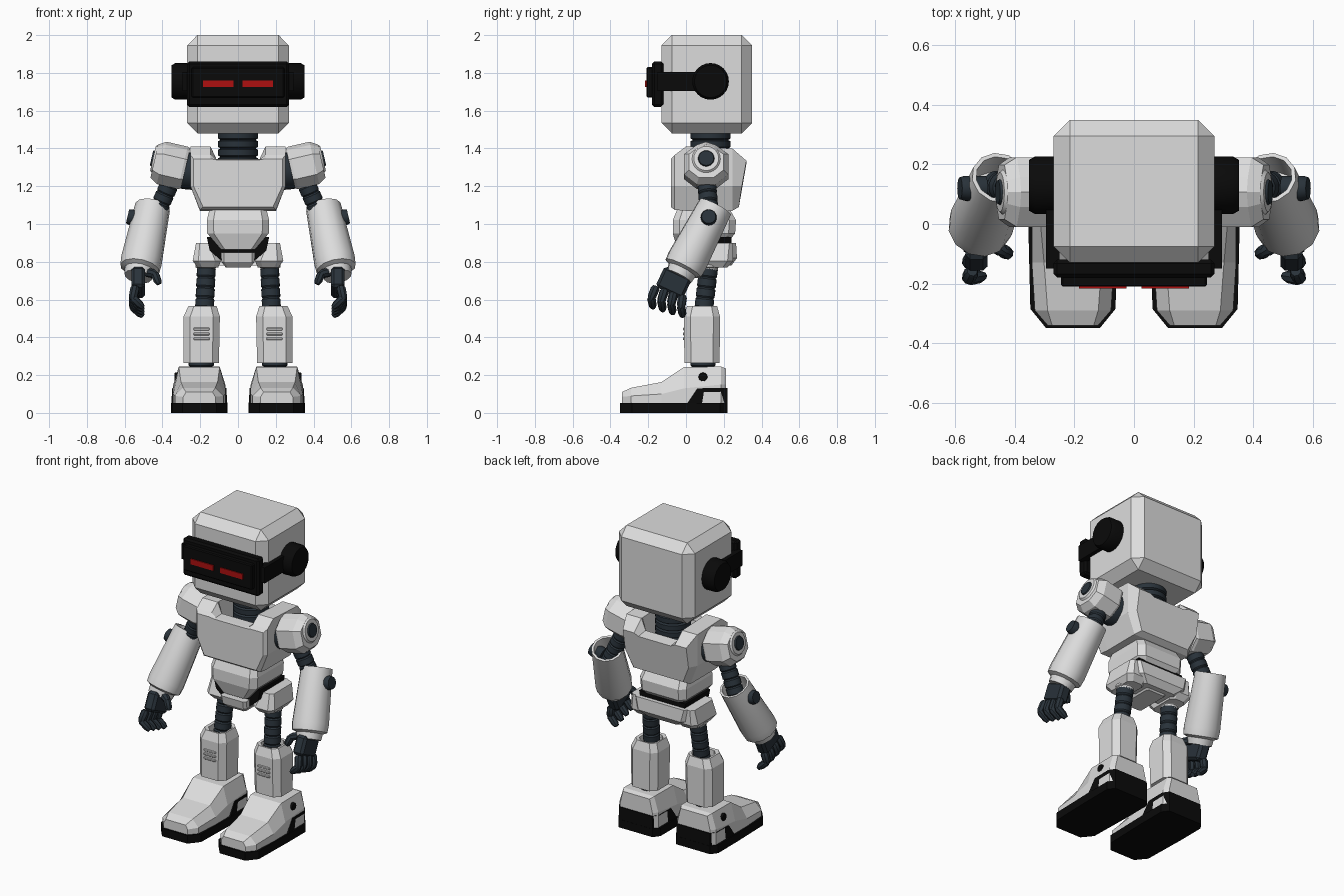
import bpy, bmesh, math
from mathutils import Vector, Matrix

if "Cube" in bpy.data.objects:
    bpy.data.objects.remove(bpy.data.objects["Cube"])


def material(name, rgb):
    m = bpy.data.materials.new(name)
    m.diffuse_color = (*rgb, 1)
    m.use_nodes = True
    m.node_tree.nodes["Principled BSDF"].inputs["Base Color"].default_value = m.diffuse_color
    return m


WHITE = material("white shell", (0.72, 0.72, 0.72))
SLATE = material("dark slate joint", (0.022, 0.032, 0.042))
BLACK = material("black rubber", (0.003, 0.003, 0.003))
RED = material("red light", (0.42, 0.005, 0.005))


def finish(name, bm, mat, mirror=False, smooth=False):
    bmesh.ops.recalc_face_normals(bm, faces=bm.faces[:])
    me = bpy.data.meshes.new(name)
    bm.to_mesh(me)
    bm.free()
    me.materials.append(mat)
    ob = bpy.data.objects.new(name, me)
    bpy.context.collection.objects.link(ob)
    if smooth:
        bpy.ops.object.select_all(action='DESELECT')
        ob.select_set(True)
        bpy.context.view_layer.objects.active = ob
        bpy.ops.object.shade_smooth_by_angle(angle=math.radians(35))
    if mirror:
        ob.modifiers.new("mirror", 'MIRROR').use_mirror_merge = False
    return ob


def add_loft(bm, rings):
    rows = [[bm.verts.new(p) for p in r] for r in rings]
    n = len(rows[0])
    for a, b in zip(rows, rows[1:]):
        for i in range(n):
            j = (i + 1) % n
            bm.faces.new((a[i], a[j], b[j], b[i]))
    bm.faces.new(rows[0])
    bm.faces.new(rows[-1])


def loft(name, rings, mat, **kw):
    bm = bmesh.new()
    add_loft(bm, rings)
    return finish(name, bm, mat, **kw)


def chamfer_rect(z, cx, hx, y0, y1, c):
    """Horizontal rectangle with cut corners."""
    x0, x1 = cx - hx, cx + hx
    return [(x0 + c, y0, z), (x1 - c, y0, z), (x1, y0 + c, z), (x1, y1 - c, z),
            (x1 - c, y1, z), (x0 + c, y1, z), (x0, y1 - c, z), (x0, y0 + c, z)]


def tube_rings(p0, p1, profile, n):
    """Circles along an axis; profile holds (fraction, radius)."""
    p0, p1 = Vector(p0), Vector(p1)
    q = (p1 - p0).to_track_quat('Z', 'Y')
    return [[p0.lerp(p1, t) + q @ Vector((r * math.cos(2 * math.pi * i / n),
                                        r * math.sin(2 * math.pi * i / n), 0))
             for i in range(n)] for t, r in profile]


def tube(name, p0, p1, profile, mat, n=20, **kw):
    return loft(name, tube_rings(p0, p1, profile, n), mat, smooth=True, **kw)


def disc(name, p0, p1, r, mat, n=24, **kw):
    return tube(name, p0, p1, [(0, r), (0.8, r), (1, r * 0.88)], mat, n, **kw)


def segmented(count, r):
    """Profile of a ribbed flexible joint."""
    out = []
    for i in range(count):
        out += [(i / count, r * 0.88), ((i + 0.15) / count, r),
                ((i + 0.85) / count, r)]
    return out + [(1, r * 0.88)]


def box(name, lo, hi, mat, bevel=0, rot=None, mirror=False):
    bm = bmesh.new()
    lo, hi = Vector(lo), Vector(hi)
    bmesh.ops.create_cube(bm, size=1, matrix=Matrix.Diagonal((*(hi - lo), 1)))
    if bevel:
        bmesh.ops.bevel(bm, geom=bm.edges[:], offset=bevel, segments=1,
                        affect='EDGES', profile=0.5)
    bm.transform(Matrix.Translation((lo + hi) / 2) @ (rot or Matrix()))
    return finish(name, bm, mat, mirror=mirror)


# Head, visor, ears
box("head", (-0.27, -0.13, 1.48), (0.27, 0.35, 2.0), WHITE, 0.055)
box("visor_frame", (-0.27, -0.18, 1.62), (0.27, -0.12, 1.86), BLACK, 0.012)
box("visor_screen", (-0.245, -0.21, 1.67), (0.245, -0.17, 1.83), BLACK, 0.006)
box("eye_light", (0.025, -0.216, 1.725), (0.185, -0.208, 1.76), RED, mirror=True)
box("visor_strap", (0.25, -0.15, 1.705), (0.295, 0.10, 1.805), BLACK, mirror=True)
disc("ear_disc", (0.25, 0.13, 1.755), (0.352, 0.13, 1.755), 0.097, BLACK, mirror=True)
tube("neck", (0, 0.13, 1.22), (0, 0.13, 1.49), segmented(6, 0.105), SLATE, 24)


# Chest with a recess for the neck
def chest_ring(y, top, notch, hw, bottom, lean=0):
    half = [(hw - 0.05, bottom, y - lean), (hw, 1.2, y - lean * 0.6), (hw, top, y),
            (0.145, top, y), (0.115, notch, y)]
    return ([(x, yy, z) for x, z, yy in half]
            + [(-x, yy, z) for x, z, yy in reversed(half)])


loft("chest", [chest_ring(-0.08, 1.345, 1.34, 0.235, 1.09),
               chest_ring(-0.06, 1.365, 1.342, 0.252, 1.075),
               chest_ring(0.0, 1.41, 1.345, 0.252, 1.07),
               chest_ring(0.01, 1.41, 1.25, 0.252, 1.07),
               chest_ring(0.235, 1.40, 1.25, 0.252, 1.07),
               chest_ring(0.245, 1.40, 1.33, 0.252, 1.07),
               chest_ring(0.32, 1.335, 1.32, 0.225, 1.09, 0.04)], WHITE)

# Belly, waist, pelvis
loft("belly", [chamfer_rect(0.865, 0, 0.09, -0.045, 0.19, 0.02),
               chamfer_rect(0.95, 0, 0.163, -0.07, 0.26, 0.035),
               chamfer_rect(1.02, 0, 0.165, -0.07, 0.265, 0.035),
               chamfer_rect(1.08, 0, 0.15, -0.045, 0.23, 0.03)], WHITE)
loft("waist", [[(x, y, z) for x, z in ((-0.165, 0.93), (-0.15, 0.86), (-0.07, 0.79),
                                       (0.07, 0.79), (0.15, 0.86), (0.165, 0.93))]
               for y in (-0.01, 0.24)], BLACK)
loft("pelvis_front", [chamfer_rect(0.77, 0, 0.065, -0.02, 0.2, 0.01),
                      chamfer_rect(0.80, 0, 0.088, -0.05, 0.22, 0.015),
                      chamfer_rect(0.85, 0, 0.09, -0.06, 0.23, 0.015)], WHITE)
loft("pelvis_back", [chamfer_rect(0.78, 0, 0.12, 0.10, 0.24, 0.02),
                     chamfer_rect(0.82, 0, 0.18, 0.12, 0.27, 0.03),
                     chamfer_rect(0.90, 0, 0.20, 0.16, 0.265, 0.03)], WHITE)
loft("hip_pod", [chamfer_rect(0.77, 0.16, 0.055, 0.03, 0.22, 0.025),
                 chamfer_rect(0.805, 0.165, 0.075, 0.0, 0.25, 0.03),
                 chamfer_rect(0.90, 0.18, 0.042, 0.03, 0.25, 0.02)], WHITE, mirror=True)

# Legs
tube("hip_collar", (0.168, 0.12, 0.79), (0.168, 0.12, 0.745),
     [(0, 0.058), (0.4, 0.058), (0.5, 0.05), (1, 0.047)], WHITE, mirror=True)
tube("thigh", (0.167, 0.12, 0.77), (0.18, 0.088, 0.50), segmented(5, 0.05), SLATE, mirror=True)
loft("shin", [chamfer_rect(0.265, 0.195, 0.094, -0.008, 0.178, 0.035),
              chamfer_rect(0.51, 0.192, 0.096, -0.012, 0.18, 0.035),
              chamfer_rect(0.565, 0.188, 0.075, 0.005, 0.165, 0.03),
              chamfer_rect(0.562, 0.186, 0.06, 0.022, 0.152, 0.03),
              chamfer_rect(0.48, 0.186, 0.06, 0.022, 0.152, 0.03)], WHITE, mirror=True)
for i in range(3):
    z = 0.385 + i * 0.026
    box("shin_rib", (0.15, -0.017, z), (0.235, -0.005, z + 0.014), WHITE, 0.003, mirror=True)
tube("ankle", (0.195, 0.09, 0.29), (0.195, 0.09, 0.2), segmented(2, 0.067), SLATE, mirror=True)

# Feet
FX = 0.205
plan = [(0.09, -0.35), (0.143, -0.285), (0.15, 0.0), (0.15, 0.18), (0.12, 0.22)]
outline = plan + [(-x, y) for x, y in reversed(plan)]
loft("sole", [[(FX + x, y, z) for x, y in outline] for z in (0, 0.052)], BLACK, mirror=True)
loft("heel_guard", [[(FX + s * w, y, z) for w, y, z in
                     ((0.149, 0.0, 0.04), (0.143, 0.06, 0.13), (0.143, 0.18, 0.132),
                      (0.118, 0.219, 0.132), (0.12, 0.219, 0.04))] for s in (-1, 1)],
     BLACK, mirror=True)


def shoe_ring(y, wide, narrow, top, mid):
    half = [(wide, 0.045), (wide, mid), (narrow, top)]
    return ([(FX + x, y, z) for x, z in half] + [(FX - x, y, z) for x, z in reversed(half)])


loft("shoe_upper", [shoe_ring(-0.34, 0.085, 0.07, 0.11, 0.085),
                    shoe_ring(-0.29, 0.128, 0.085, 0.133, 0.09),
                    shoe_ring(-0.13, 0.138, 0.097, 0.163, 0.10),
                    shoe_ring(-0.01, 0.138, 0.108, 0.243, 0.13),
                    shoe_ring(0.185, 0.138, 0.108, 0.245, 0.15),
                    shoe_ring(0.213, 0.115, 0.095, 0.235, 0.15)], WHITE, mirror=True)
disc("ankle_bolt", (0.30, 0.09, 0.19), (0.337, 0.09, 0.19), 0.024, BLACK, 12, mirror=True)

# Shoulders, tilted outward at the bottom
disc("shoulder_joint", (0.20, 0.107, 1.275), (0.31, 0.107, 1.285), 0.098, SLATE, mirror=True)
tilt = Matrix.Translation((0.355, 0.107, 1.315)) @ Matrix.Rotation(math.radians(-13), 4, 'Y')
side = [(-0.117, 0.045), (-0.05, 0.095), (0.0, 0.112), (0.05, 0.095), (0.117, 0.045),
        (0.117, -0.065), (0.05, -0.118), (-0.05, -0.118), (-0.117, -0.065)]
loft("shoulder", [[tilt @ Vector((x, y * s, z * s)) for y, z in side]
                  for x, s in ((-0.08, 0.95), (-0.065, 1), (0.05, 1), (0.09, 0.78))],
     WHITE, mirror=True)
for name, r, x, mat in (("shoulder_ring", 0.075, 0.1, WHITE), ("shoulder_bolt", 0.045, 0.108, SLATE)):
    disc(name, tilt @ Vector((0.05, 0, 0.01)), tilt @ Vector((x, 0, 0.01)), r, mat, mirror=True)

# Arms with hollow forearm sleeves
tube("upper_arm", (0.345, 0.107, 1.25), (0.465, 0.13, 0.98), segmented(6, 0.05), SLATE, mirror=True)
tube("forearm", (0.452, 0.155, 1.09), (0.522, -0.02, 0.755),
     [(0.28, 0.076), (0.0, 0.08), (0.0, 0.094), (0.85, 0.11), (0.97, 0.106),
      (1.0, 0.08), (1.1, 0.074)], WHITE, 12, mirror=True)
disc("elbow_bolt", (0.50, 0.12, 1.02), (0.585, 0.12, 1.04), 0.042, SLATE, mirror=True)

# Hands
box("palm", (0.492, -0.145, 0.63), (0.565, 0.015, 0.75), SLATE, 0.015,
    Matrix.Rotation(math.radians(-25), 4, 'X'), mirror=True)
bm = bmesh.new()
paths = []
for i in range(4):
    s = -0.075 + 0.05 * i
    start = Vector((0.545, -0.09 + s * 0.95, 0.64 - s * 0.3))
    bend = start + Vector((0.012, -0.015 + s * 0.1, -0.055))
    paths.append((start, bend, bend + Vector((-0.045, 0.008, -0.042))))
paths.append((Vector((0.485, -0.06, 0.745)), Vector((0.44, -0.09, 0.735)),
              Vector((0.422, -0.1, 0.69))))
for a, b, c in paths:
    for p, q, r in ((a, b, 0.025), (b, c, 0.023)):
        add_loft(bm, tube_rings(p, q, [(-0.12, r * 0.7), (0.1, r), (0.85, r * 0.95),
                                       (1.2, r * 0.6)], 8))
finish("fingers", bm, SLATE, mirror=True, smooth=True)
